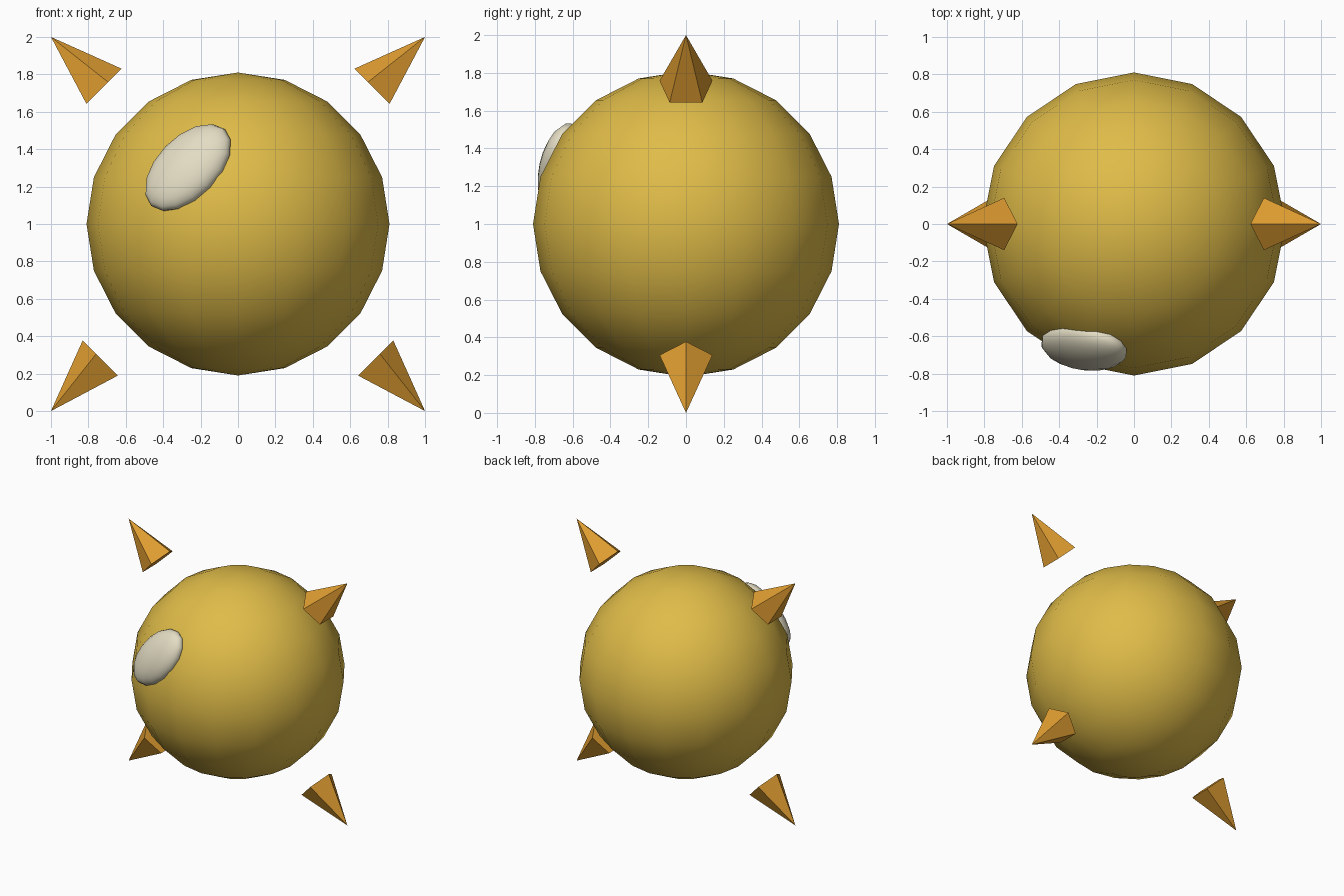
import bpy
from mathutils import Matrix, Vector

if "Cube" in bpy.data.objects:
    bpy.data.objects.remove(bpy.data.objects["Cube"], do_unlink=True)


def make_material(name, colour):
    mat = bpy.data.materials.new(name)
    mat.use_nodes = True
    mat.diffuse_color = (*colour, 1)
    mat.node_tree.nodes["Principled BSDF"].inputs["Base Color"].default_value = (*colour, 1)
    return mat


def finish(name, mat, smooth):
    obj = bpy.context.object
    obj.name = name
    obj.data.materials.append(mat)
    if smooth:
        bpy.ops.object.shade_smooth()
    return obj


def frame(origin, y_axis, z_axis):
    """Placement whose local y and z follow the given directions."""
    z = Vector(z_axis).normalized()
    x = Vector(y_axis).cross(z).normalized()
    y = z.cross(x)
    return Matrix.Translation(origin) @ Matrix((x, y, z)).transposed().to_4x4()


yellow = make_material("golden yellow", (0.74, 0.50, 0.065))
orange = make_material("amber orange", (0.74, 0.335, 0.03))
cream = make_material("pale cream", (0.77, 0.72, 0.55))

centre = Vector((0, 0, 1))

# Round body
bpy.ops.mesh.primitive_uv_sphere_add(segments=16, ring_count=10, radius=0.81, location=centre)
finish("body", yellow, True)

# Flattened highlight blob half sunk into the upper front of the body
normal = Vector((-0.345, -0.85, 0.39)).normalized()
bpy.ops.mesh.primitive_uv_sphere_add(segments=16, ring_count=10, radius=1)
blob = finish("highlight", cream, True)
blob.matrix_world = (frame(centre + normal * 0.77, (0.67, 0, 0.74), normal)
                     @ Matrix.Diagonal((0.185, 0.285, 0.1, 1)))

# Four five-sided spikes floating at the corners, points outward
height = 0.387
for sz, level in ((1, "upper"), (-1, "lower")):
    for sx, side in ((1, "left"), (-1, "right")):
        axis = Vector((sx, 0, sz)).normalized()
        tip = centre + Vector((sx, 0, sz))
        bpy.ops.mesh.primitive_cone_add(vertices=5, radius1=0.147, radius2=0, depth=height)
        spike = finish(f"{level}_{side}_spike", orange, False)
        spike.matrix_world = frame(tip - axis * height / 2, (-sx * sz, 0, 1), axis)
